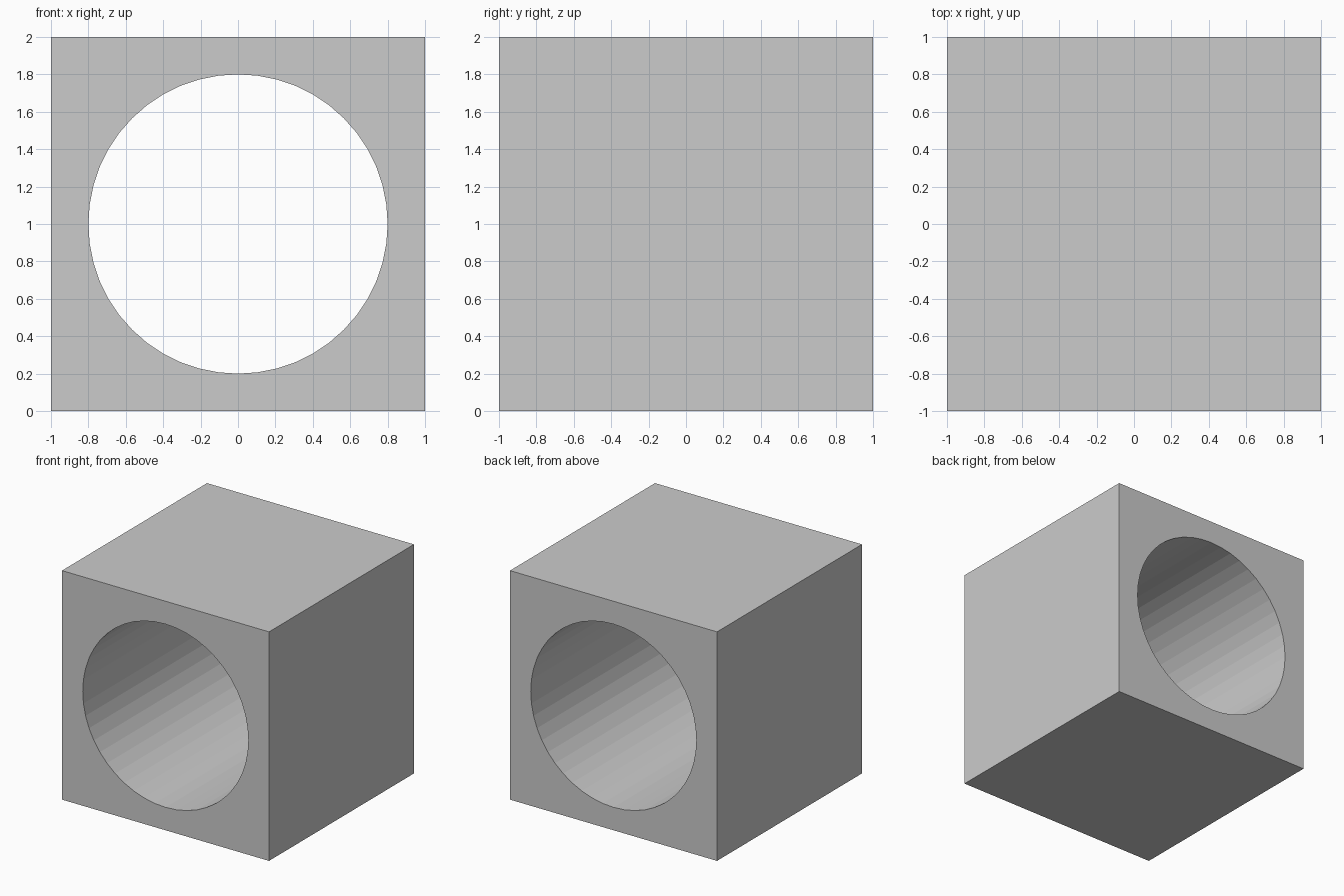
import bpy
import math

if "Cube" in bpy.data.objects:
    bpy.data.objects.remove(bpy.data.objects["Cube"])

SIZE = 2.0
HOLE_RADIUS = 0.8
HOLE_SIDES = 48

# Solid cube standing on the ground
bpy.ops.mesh.primitive_cube_add(size=SIZE, location=(0, 0, SIZE / 2))
block = bpy.context.object
block.name = "bored_block"

# Round cutter running front to back
bpy.ops.mesh.primitive_cylinder_add(
    vertices=HOLE_SIDES, radius=HOLE_RADIUS, depth=SIZE * 1.5,
    location=(0, 0, SIZE / 2), rotation=(math.pi / 2, 0, 0))
cutter = bpy.context.object
cutter.name = "hole_cutter"
cutter.hide_render = True

# Bore the hole, then discard the cutter
bore = block.modifiers.new("bore", 'BOOLEAN')
bore.operation = 'DIFFERENCE'
bore.solver = 'EXACT'
bore.object = cutter
bpy.context.view_layer.objects.active = block
bpy.ops.object.modifier_apply(modifier=bore.name)
bpy.data.objects.remove(cutter, do_unlink=True)
